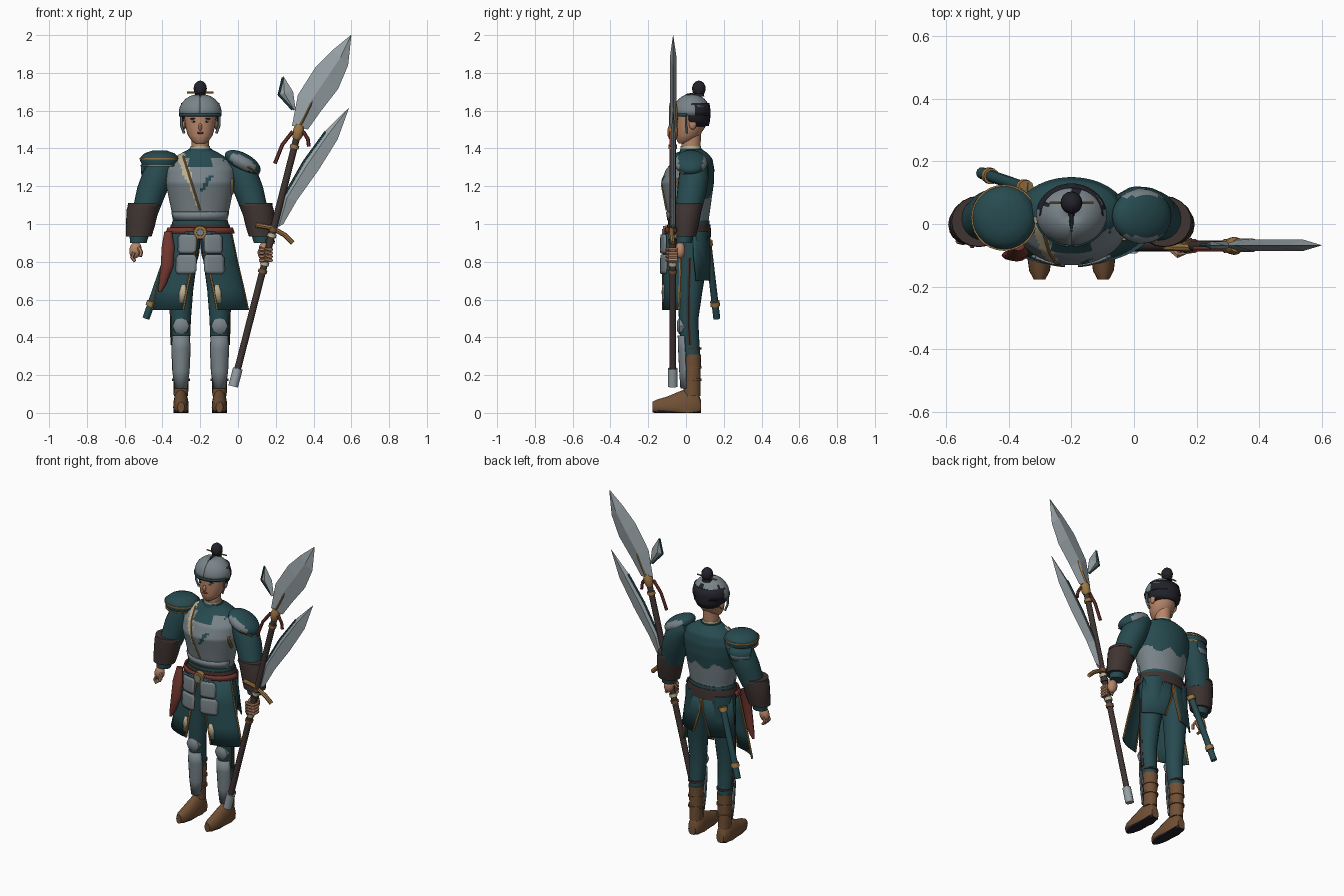
import bpy, bmesh, math
from mathutils import Vector, Matrix

if "Cube" in bpy.data.objects:
    bpy.data.objects.remove(bpy.data.objects["Cube"])

CX = -0.2  # body centre line
MATS = {}
SMOOTH = []


def colour(name, r, g, b):
    m = bpy.data.materials.new(name)
    m.use_nodes = True
    m.diffuse_color = (r, g, b, 1)
    m.node_tree.nodes["Principled BSDF"].inputs["Base Color"].default_value = (r, g, b, 1)
    MATS[name] = m


colour("teal", .02, .07, .08)
colour("armour_steel", .19, .23, .25)
colour("blade_steel", .31, .36, .38)
colour("dark_leather", .05, .035, .031)
colour("tan_leather", .165, .08, .035)
colour("skin", .47, .235, .14)
colour("gold", .34, .18, .055)
colour("red", .17, .038, .028)
colour("cream", .5, .43, .28)
colour("black_hair", .016, .016, .024)


def finish(name, bm, mats, rule=None, smooth=True, thick=0):
    bmesh.ops.recalc_face_normals(bm, faces=bm.faces)
    if rule:
        for f in bm.faces:
            f.material_index = rule(f.calc_center_median())
    me = bpy.data.meshes.new(name)
    bm.to_mesh(me)
    bm.free()
    for m in mats.split():
        me.materials.append(MATS[m])
    ob = bpy.data.objects.new(name, me)
    bpy.context.collection.objects.link(ob)
    if thick:
        mod = ob.modifiers.new("thickness", 'SOLIDIFY')
        mod.thickness, mod.offset = thick, 0
    if smooth:
        SMOOTH.append(ob)
    return ob


def skin_rows(bm, rows, closed):
    n = len(rows[0])
    for a, b in zip(rows, rows[1:]):
        for i in range(n if closed else n - 1):
            j = (i + 1) % n
            bm.faces.new((a[i], a[j], b[j], b[i]))


def loft(name, pts, mats, n=16, axis=(0, 0, 1), rule=None, floor=None):
    """Elliptical rings (x, y, z, r1[, r2]); axis None follows the path."""
    bm = bmesh.new()
    rows = []
    P = [Vector(p[:3]) for p in pts]
    for i, p in enumerate(pts):
        t = Vector(axis) if axis else (P[min(i + 1, len(P) - 1)] - P[max(i - 1, 0)]).normalized()
        u = (Vector((0, 0, 1)) if abs(t.y) > .8 else Vector((0, 1, 0))).cross(t).normalized()
        v = t.cross(u)
        row = []
        for k in range(n):
            a = 2 * math.pi * k / n
            co = P[i] + u * p[3] * math.cos(a) + v * p[-1] * math.sin(a)
            if floor is not None:
                co.z = max(co.z, floor)
            row.append(bm.verts.new(co))
        rows.append(row)
    skin_rows(bm, rows, True)
    bm.faces.new(rows[0])
    bm.faces.new(rows[-1])
    return finish(name, bm, mats, rule)


def rod(name, pts, r, mat, n=8):
    return loft(name, [(*p, r) for p in pts], mat, n, None)


def arc(cx, row, f):
    z, rx, ry, cy, a0, a1 = row
    a = math.radians(a0 + (a1 - a0) * f)
    return Vector((cx + rx * math.sin(a), cy - ry * math.cos(a), z))


def sheet(name, cx, rows, mat, n=10, thick=.008, trim=(), rule=None):
    """Curved plate; rows are (z, rx, ry, cy, start, end), degrees from the front."""
    bm = bmesh.new()
    skin_rows(bm, [[bm.verts.new(arc(cx, r, k / n)) for k in range(n + 1)] for r in rows], False)
    finish(name, bm, mat, rule, True, thick)
    for f in trim:
        rod(name + "_trim", [arc(cx, r, f) for r in rows], .007, "gold", 6)


def ball(name, loc, size, mat, tilt=0, seg=16, rule=None):
    bm = bmesh.new()
    bmesh.ops.create_uvsphere(bm, u_segments=seg, v_segments=seg // 2 + 2, radius=1,
        matrix=Matrix.Translation(loc) @ Matrix.Rotation(tilt, 4, 'Y') @ Matrix.Diagonal((*size, 1)))
    return finish(name, bm, mat, rule)


def blade(name, left, right, ridge=.5, thick=.018, y=-.068):
    """Diamond section blade between two outlines in x, z."""
    bm = bmesh.new()
    rows = []
    last = len(left) - 1
    for i, (l, r) in enumerate(zip(left, right)):
        l, r = Vector((l[0], y, l[1])), Vector((r[0], y, r[1]))
        m, t = l.lerp(r, ridge), Vector((0, thick * (1 - .95 * (i == last)), 0))
        rows.append([bm.verts.new(c) for c in (l, m - t, r, m + t)])
    skin_rows(bm, rows, True)
    bm.faces.new(rows[0])
    bm.faces.new(rows[-1])
    finish(name, bm, "blade_steel", smooth=False)


# Torso: half width, half depth, y centre by height
TORSO = [(.93, .15, .105, .015), (1.02, .142, .105, .015), (1.12, .163, .122, .012), (1.22, .183, .14, .008),
         (1.29, .182, .128, .022), (1.345, .15, .098, .042), (1.375, .1, .075, .04), (1.395, .06, .055, .03)]


def torso_at(z):
    for a, b in zip(TORSO, TORSO[1:]):
        if z <= b[0]:
            f = (z - a[0]) / (b[0] - a[0])
            return [p + (q - p) * f for p, q in zip(a, b)][1:]
    return TORSO[-1][1:]


def on_chest(dx, z):
    rx, ry, cy = torso_at(z)
    return (CX + dx, cy - ry * math.sqrt(max(0, 1 - (dx / rx) ** 2)) - .003, z)


def armour(c):
    dx = c.x - CX
    if c.y > .02:
        return int(c.z < 1.15 + .02 * math.sin(dx * 50))
    if c.z > 1.1 and abs(dx + .102 - (1.36 - c.z) * .34) < (.022 if c.z > 1.24 else .008):
        return 2
    if c.z > 1.3 + .5 * max(0, abs(dx) - .06) or abs(dx) < .06 and c.z > 1.3:
        return int(.06 < abs(dx) < .12 and c.z < 1.35)
    return int(not (1.17 < c.z < 1.26 and abs(dx - .01 - (c.z - 1.18) * .6) < .012))


levels = [.93 + .0093 * i for i in range(51)]
loft("torso", [(CX, torso_at(z)[2], z, *torso_at(z)[:2]) for z in levels], "teal armour_steel cream", 80, rule=armour)
rod("chest_cord", [on_chest(-.09 + .01 * i, 1.36 - .032 * i) for i in range(10)], .005, "gold", 6)
rod("side_cord", [on_chest(.168, 1.24 - .02 * i) for i in range(5)], .009, "gold", 6)
sheet("waist_lame", CX, [(z, torso_at(z)[0] + .004, torso_at(z)[1] + .004, .014, -75, 75) for z in (1.02, 1.065)], "armour_steel")
loft("collar", [(CX, .03, 1.35, .08, .07), (CX, .028, 1.4, .06, .057)], "teal", 24)
loft("inner_collar", [(CX, .027, 1.38, .056, .056), (CX, .025, 1.412, .052, .054)], "cream", 24)

# Belt, sash and buckle
loft("belt", [(CX, .015, .93, .165, .117), (CX, .015, .97, .162, .117), (CX, .015, .998, .155, .114)], "dark_leather", 32)
loft("waistband", [(CX, .015, .99, .151, .111), (CX, .015, 1.018, .147, .109)], "teal", 32)
for s in (-1, 1):
    sheet("sash", CX, [(.98, .17, .125, .015, s * 10, s * 95), (.95, .18, .128, .015, s * 10, s * 95)], "red")
loft("buckle", [(CX, -.1, .955, .038), (CX, -.122, .955, .034)], "gold", 16, (0, -1, 0))
loft("buckle_stone", [(CX, -.12, .955, .02), (CX, -.127, .955, .018)], "armour_steel", 12, (0, -1, 0))
loft("red_pouch", [(-.37, -.07, .96, .02, .015), (-.37, -.09, .88, .034, .02), (-.375, -.1, .78, .034, .02),
                   (-.4, -.1, .68, .02, .015), (-.415, -.1, .64, .008)], "red", 12)

# Skirt panels and hanging plates
for s in (-1, 1):
    sheet("front_skirt", CX, [(.96, .165, .118, .005, s * 4, s * 78), (.8, .2, .122, 0, s * 11, s * 76),
                              (.66, .235, .126, 0, s * 17, s * 75), (.545, .262, .128, 0, s * 20, s * 74)], "teal", trim=(0, 1))
    sheet("back_skirt", CX, [(.96, .16, .105, .018, s * 100, s * 180), (.84, .178, .11, .016, s * 102, s * 176),
                             (.7, .2, .115, .014, s * 110, s * 163)], "teal", trim=(1,))
    for z, w in ((.895, 36), (.787, 40)):
        sheet("hip_plate", CX, [(z + .05, .19, .13, 0, s * 9, s * (w - 4)), (z + .035, .195, .132, 0, s * 6, s * w),
                                (z - .035, .2, .134, 0, s * 6, s * w), (z - .05, .2, .132, 0, s * 9, s * (w - 4))],
              "armour_steel", 6, .01)
    sheet("skirt_ribbon", CX, [(.68, .23, .131, 0, s * 20, s * 25), (.64, .235, .132, 0, s * 19, s * 28),
                               (.585, .25, .132, 0, s * 21, s * 26)], "cream", 3)

# Legs, boots and greaves
for s in (-1, 1):
    x = CX + s * .102
    loft("leg", [(x - s * .025, .03, .96, .085, .088), (x - s * .012, .034, .8, .073, .08), (x - s * .003, .022, .65, .062, .066),
                 (x, .014, .5, .053, .052), (x, .018, .42, .05, .05), (x, .03, .3, .043, .046)], "teal", 20)
    rod("leg_stripe", [(x + s * .053, .02, .82), (x + s * .051, .015, .65), (x + s * .046, .012, .48), (x + s * .044, .02, .36)],
        .012, "dark_leather", 6)
    loft("boot_shaft", [(x, .032, .09, .038, .046), (x, .034, .2, .041, .043), (x, .034, .31, .046, .046)], "tan_leather", 16)
    for z, m in ((.17, "tan_leather"), (.235, "tan_leather"), (.335, "dark_leather")):
        loft("boot_strap", [(x, .034, z, .048, .049), (x, .034, z + .012, .048, .049)], m, 16)
    loft("foot", [(x, .08, .03, .026, .035), (x, .065, .03, .036, .075), (x, .01, .03, .041, .1), (x, -.04, .03, .041, .082),
                  (x, -.1, .03, .04, .056), (x, -.15, .03, .033, .042), (x, -.178, .03, .018, .029)], "tan_leather black_hair",
         20, (0, -1, 0), lambda c: int(c.z < .014), 0)
    sheet("greave", x, [(.13, .034, .056, .03, -60, 60), (.22, .048, .062, .03, -62, 62), (.34, .054, .064, .026, -62, 62),
                        (.41, .05, .062, .022, -60, 60)], "armour_steel", 8)
    loft("knee_plate", [(x, -.01, .46, .046), (x, -.035, .46, .044), (x, -.047, .46, .026)], "armour_steel", 8, (0, -1, 0))

# Arms, bracers and hands
for s in (-1, 1):
    ax = lambda d: CX + s * d
    loft("upper_arm", [(ax(.15), .045, 1.335, .05), (ax(.2), .045, 1.31, .075), (ax(.232), .04, 1.24, .079),
                       (ax(.26), .03, 1.17, .077), (ax(.29), .012, 1.07, .068)], "teal", 20, None)
    loft("bracer", [(ax(.295), .008, 1.105, .083, .078), (ax(.304), .006, 1.08, .085, .078), (ax(.317), 0, .99, .077, .067),
                    (ax(.325), -.007, .935, .068, .06)], "dark_leather", 20)
    loft("bracer_rim", [(ax(.296), .008, 1.095, .088, .082), (ax(.297), .008, 1.11, .086, .08)], "dark_leather", 20)
    loft("cuff", [(ax(.322), -.005, .945, .052, .046), (ax(.328), -.01, .9, .044, .04)], "teal", 16)
    ball("palm", (ax(.343), -.03, .862), (.032, .026, .045), "skin", s * -.2)
    for i in range(4):
        if s < 0:
            y = -.055 + i * .016
            rod("finger", [(ax(.35), y, .85), (ax(.362), y, .822), (ax(.345), y - .004, .803)], .009, "skin", 6)
        else:
            z = .865 - i * .019
            rod("gripping_finger", [(.175, -.045, z), (.175, -.088, z), (.14, -.1, z), (.118, -.08, z)], .0105, "skin", 6)
    rod("thumb", [(ax(.325), -.05, .875), (ax(.312), -.062, .85), (ax(.318), -.068, .828)], .01, "skin", 6)

# Right shoulder guard with gold rims
PX = -.415
loft("right_pauldron", [(PX, .02, z, r) for z, r in ((1.305, .09), (1.335, .103), (1.355, .1), (1.375, .078), (1.388, .04))],
     "teal", 28)
for z, r in ((1.342, .106), (1.305, .1)):
    loft("right_pauldron_rim", [(PX, .02, z, r), (PX, .02, z + .008, r)], "gold", 28)
sheet("right_shoulder_lames", PX, [(1.315, .1, .098, .02, 170, 250), (1.265, .104, .1, .02, 170, 245), (1.235, .1, .098, .02, 180, 235)],
      "teal armour_steel", 10, rule=lambda c: int(c.z < 1.26))
# Left shoulder guard, sloping outward
ball("left_pauldron", (.025, .025, 1.325), (.105, .088, .05), "teal armour_steel", .5, 24,
     lambda c: int(abs(c.y - .025) > .064))
rod("left_pauldron_rim", [(.0, -.05, 1.335), (.06, -.055, 1.3), (.11, -.01, 1.265)], .005, "gold", 6)

# Head and face
loft("neck", [(CX, .025, 1.37, .047, .05), (CX, .03, 1.48, .047, .05)], "skin")
loft("head", [(CX, -.015, 1.425, .024, .022), (CX, -.002, 1.44, .046, .046), (CX, .01, 1.47, .066, .064), (CX, .022, 1.51, .077, .078),
              (CX, .027, 1.56, .084, .084), (CX, .03, 1.61, .085, .085), (CX, .03, 1.66, .06, .06)], "skin", 24)
ball("nose", (CX, -.06, 1.513), (.01, .013, .02), "skin", 0, 10)
ball("lips", (CX, -.053, 1.482), (.019, .008, .006), "red", 0, 10)
for s in (-1, 1):
    ball("eye", (CX + s * .034, -.047, 1.542), (.014, .006, .004), "cream", 0, 10)
    ball("pupil", (CX + s * .034, -.051, 1.542), (.006, .004, .005), "black_hair", 0, 8)
    ball("brow", (CX + s * .036, -.047, 1.558), (.02, .006, .004), "black_hair", s * .1, 10)
    ball("ear", (CX + s * .084, .035, 1.53), (.012, .02, .03), "skin", 0, 10)
    rod("cheek_strap", [(CX + s * .101, .0, 1.58), (CX + s * .1, .0, 1.52), (CX + s * .085, .005, 1.48)], .007, "armour_steel", 6)

# Helmet over swept-back hair, with topknot and pin
sheet("hair_back", CX, [(1.52, .07, .085, .03, 100, 260), (1.55, .096, .092, .03, 80, 280), (1.6, .103, .094, .03, 80, 280),
                        (1.64, .095, .088, .03, 90, 270)], "black_hair", 20, .012)
sheet("helmet", CX, [(z, r, r * .87, .03, 0, 360) for z, r in
                     ((1.575, .109), (1.6, .11), (1.62, .105), (1.64, .094), (1.66, .076), (1.675, .053), (1.687, .01))],
      "armour_steel black_hair", 36, .006, (), lambda c: int(c.y > .05 and c.z < 1.635 + .02 * math.sin(c.x * 60)))
sheet("helmet_brim", CX, [(1.57, .111, .098, .03, -75, 75), (1.585, .114, .1, .03, -75, 75)], "teal", 20)
rod("helmet_crest", [(CX, y, z) for y, z in ((-.02, 1.667), (.01, 1.683), (.04, 1.688))], .009, "black_hair", 6)
ball("topknot", (CX, .068, 1.717), (.035, .036, .042), "black_hair")
loft("topknot_band", [(CX, .068, 1.675, .03), (CX, .068, 1.692, .027)], "black_hair", 14)
rod("hair_pin", [(CX - .07, .068, 1.697), (CX + .07, .068, 1.697)], .005, "gold", 6)

# Scabbard behind the right hip
TOP, END = Vector((-.345, .115, .91)), Vector((-.487, .163, .5))
rod("scabbard", [TOP, END], .019, "teal", 10)
for f in (0, .78):
    rod("scabbard_fitting", [TOP.lerp(END, f), TOP.lerp(END, f + .06)], .026, "gold", 10)


# Polearm
def on_shaft(z):
    return Vector((-.01 + (z - .2) * .2555, -.07, z))


rod("shaft", [on_shaft(.2), on_shaft(1.5)], .018, "dark_leather", 12)
rod("shaft_cap", [on_shaft(.14), on_shaft(.235)], .026, "blade_steel", 10)
for z, m in ((.74, "tan_leather"), (.78, "cream"), (.9, "dark_leather"), (.93, "cream"), (.96, "tan_leather"), (1.4, "gold")):
    rod("shaft_band", [on_shaft(z), on_shaft(z + .018)], .024, m, 10)
loft("blade_socket", [(*on_shaft(z), r) for z, r in ((1.45, .02), (1.47, .028), (1.5, .029), (1.525, .02))], "gold", 12, None)
loft("blade_spine", [(.325, -.068, 1.51, .01, .022), (.38, -.068, 1.62, .007, .022), (.425, -.068, 1.72, .003)], "gold", 8, None)
blade("main_blade", [(.286, 1.52), (.317, 1.683), (.41, 1.83), (.5, 1.92), (.597, 2)],
      [(.37, 1.5), (.437, 1.595), (.53, 1.715), (.583, 1.84), (.6, 1.997)])
CREST = [(.206, .98), (.237, 1.145), (.343, 1.33), (.458, 1.488), (.585, 1.614)]
blade("crescent_blade", CREST, [(.24, 1.0), (.312, 1.125), (.424, 1.282), (.527, 1.447), (.587, 1.612)], .3, .012)
rod("crescent_edge", [(x + .006, -.068, z) for x, z in CREST[1:4]], .007, "teal", 6)
blade("hook_blade", [(.295, 1.6), (.215, 1.685), (.238, 1.783)], [(.305, 1.605), (.292, 1.7), (.242, 1.78)], .4, .012)
rod("hook_edge", [(.29, -.068, 1.605), (.216, -.068, 1.685), (.238, -.068, 1.775)], .007, "teal", 6)
rod("crossguard", [(.095, -.072, .995), (.18, -.075, .98), (.25, -.075, .94), (.29, -.07, .9)], .013, "gold")
for pts in (((.29, 1.49), (.235, 1.42), (.195, 1.32)), ((.345, 1.49), (.37, 1.45), (.375, 1.41))):
    rod("tassel", [(x, -.08, z) for x, z in pts], .01, "red", 6)

bpy.ops.object.select_all(action='DESELECT')
for ob in SMOOTH:
    ob.select_set(True)
bpy.context.view_layer.objects.active = SMOOTH[0]
bpy.ops.object.shade_smooth_by_angle(angle=math.radians(40))
